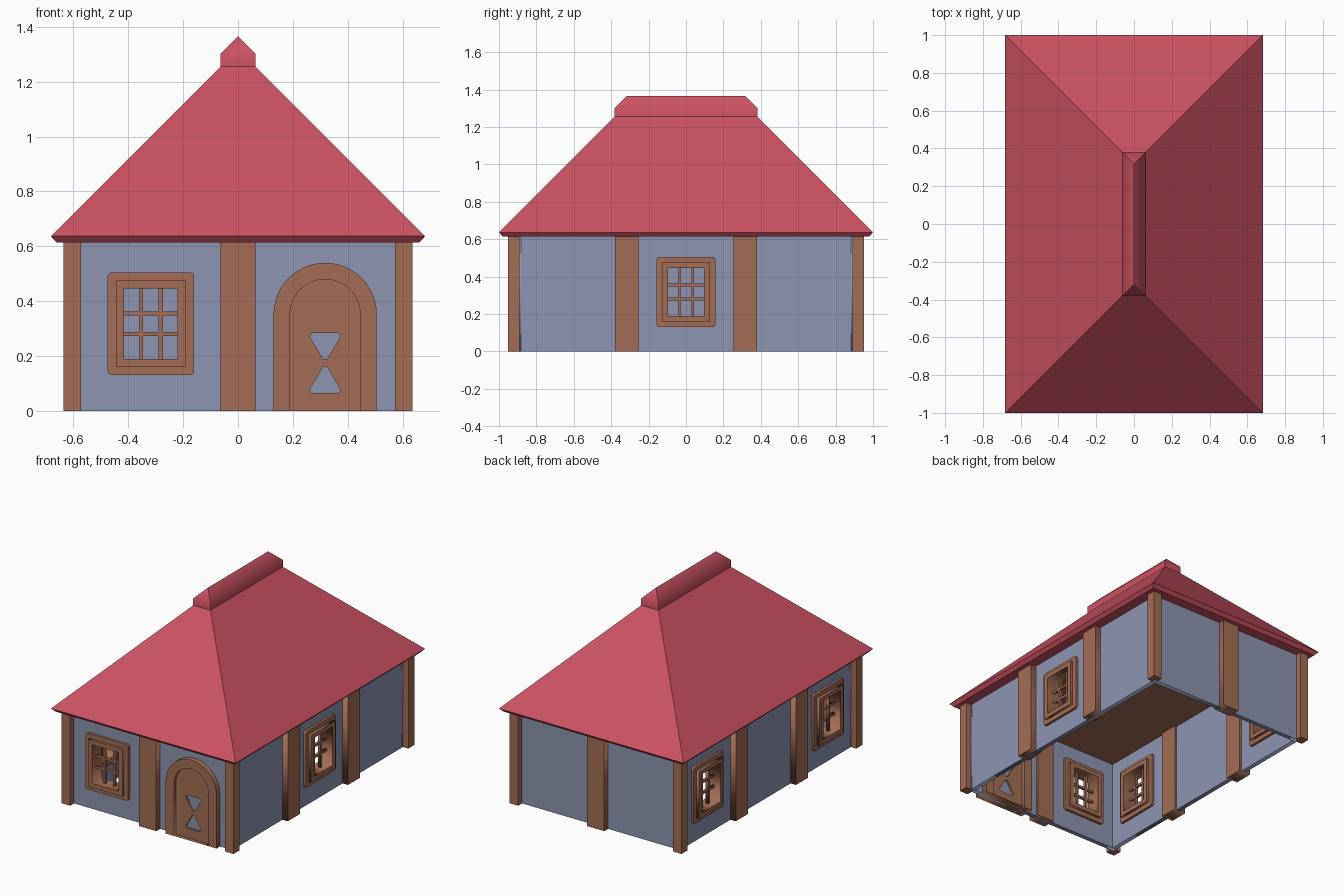
import bpy, bmesh, math
from mathutils import Matrix

cube = bpy.data.objects.get("Cube")
if cube:
    bpy.data.objects.remove(cube, do_unlink=True)


def material(name, rgb):
    m = bpy.data.materials.new(name)
    m.use_nodes = True
    m.diffuse_color = (*rgb, 1)
    m.node_tree.nodes["Principled BSDF"].inputs["Base Color"].default_value = (*rgb, 1)
    return m


RED = material("roof red", (0.60, 0.085, 0.12))
BLUE = material("wall blue", (0.27, 0.30, 0.44))
BROWN = material("timber brown", (0.37, 0.155, 0.09))

HALF_X, HALF_Y = 0.58, 0.898     # wall centre planes
TOP = 0.617                      # wall height
SIDES = {"front": (0, HALF_Y), "right": (90, HALF_X),
         "back": (180, HALF_Y), "left": (-90, HALF_X)}


def add(name, mesh, mat):
    mesh.materials.clear()
    mesh.materials.append(mat)
    obj = bpy.data.objects.new(name, mesh)
    bpy.context.collection.objects.link(obj)
    return obj


def plate(name, side, loops, half_depth, mat, shift=0):
    """Flat panel on one side of the house; later loops are holes."""
    curve = bpy.data.curves.new(name, "CURVE")
    curve.dimensions = "2D"
    curve.fill_mode = "BOTH"
    curve.extrude = half_depth
    for loop in loops:
        s = curve.splines.new("POLY")
        s.points.add(len(loop) - 1)
        for p, (x, z) in zip(s.points, loop):
            p.co = (x, z, 0, 1)
        s.use_cyclic_u = True
    temp = bpy.data.objects.new(name, curve)
    bpy.context.collection.objects.link(temp)
    mesh = bpy.data.meshes.new_from_object(temp.evaluated_get(bpy.context.evaluated_depsgraph_get()))
    bpy.data.objects.remove(temp)
    bpy.data.curves.remove(curve)
    angle, dist = SIDES[side]
    mesh.transform(Matrix.Rotation(math.radians(angle), 4, "Z")
                   @ Matrix.Translation((0, -dist - shift, 0))
                   @ Matrix.Rotation(math.pi / 2, 4, "X"))
    return add(name, mesh, mat)


def rect(cx, cz, w, h, cut=0):
    """Rectangle outline, optionally with small rounded corners."""
    if not cut:
        return [(cx + sx * w / 2, cz + sz * h / 2)
                for sx, sz in ((-1, -1), (1, -1), (1, 1), (-1, 1))]
    pts = []
    for k, (sx, sz) in enumerate(((1, 1), (-1, 1), (-1, -1), (1, -1))):
        for i in range(4):
            a = math.radians(90 * k + 30 * i)
            pts.append((cx + sx * (w / 2 - cut) + cut * math.cos(a),
                        cz + sz * (h / 2 - cut) + cut * math.sin(a)))
    return pts


def arch(cx, r, spring):
    arc = [(cx + r * math.cos(math.pi * i / 24), spring + r * math.sin(math.pi * i / 24))
           for i in range(25)]
    return [(cx - r, 0), (cx + r, 0)] + arc


def loft(name, levels, mat):
    """Stack of rectangles (half x, half y, z); a zero half width makes a ridge."""
    bm = bmesh.new()
    rings = [[bm.verts.new((sx * x, sy * y, z))
              for sx, sy in ((-1, -1), (1, -1), (1, 1), (-1, 1))] for x, y, z in levels]
    bm.faces.new(reversed(rings[0]))
    bm.faces.new(rings[-1])
    for a, b in zip(rings, rings[1:]):
        for i in range(4):
            j = (i + 1) % 4
            bm.faces.new((a[i], a[j], b[j], b[i]))
    bmesh.ops.remove_doubles(bm, verts=bm.verts, dist=1e-5)
    bmesh.ops.recalc_face_normals(bm, faces=bm.faces)
    mesh = bpy.data.meshes.new(name)
    bm.to_mesh(mesh)
    bm.free()
    return add(name, mesh, mat)


# Walls with window openings
WIN_Z = 0.318
DOOR_X = 0.3175
windows = {"front": [-0.3175], "right": [0], "back": [], "left": [-0.635, 0.635]}
for side, centres in windows.items():
    length = 1.19 if side in ("front", "back") else 1.77
    plate(side + "_wall", side,
          [rect(0, TOP / 2, length, TOP)] + [rect(c, WIN_Z, 0.22, 0.28) for c in centres],
          0.015, BLUE)

    # Window surround, raised frame and glazing bars
    for n, c in enumerate(centres):
        label = f"{side}_window_{n + 1}"
        plate(label + "_surround", side,
              [rect(c, WIN_Z, 0.315, 0.375, 0.015), rect(c, WIN_Z, 0.21, 0.27)], 0.032, BROWN)
        plate(label + "_frame", side,
              [rect(c, WIN_Z, 0.255, 0.315), rect(c, WIN_Z, 0.195, 0.257)], 0.05, BROWN)
        for s in (-1, 1):
            plate(label + "_upright_bar", side, [rect(c + s * 0.036, WIN_Z, 0.015, 0.26)],
                  0.01, BROWN)
            plate(label + "_cross_bar", side, [rect(c, WIN_Z + s * 0.037, 0.2, 0.015)],
                  0.008, BROWN)

    # Posts along the wall
    spots = [0] if side in ("front", "back") else [-0.3175, 0.3175]
    for x in spots:
        plate(side + "_post", side, [rect(x, TOP / 2, 0.126, TOP)], 0.0425, BROWN, 0.0125)

# Corner posts
for sx in (-1, 1):
    for sy in (-1, 1):
        post = loft("corner_post", [(0.0315, 0.0315, 0), (0.0315, 0.0315, TOP)], BROWN)
        post.location = (sx * 0.6035, sy * 0.9215, 0)

# Arched door with hourglass cut-outs
plate("door_frame", "front", [arch(DOOR_X, 0.188, 0.352), arch(DOOR_X, 0.128, 0.352)],
      0.05, BROWN)
half = [(0.008, 0.19), (0.056, 0.272), (0.053, 0.281), (0.046, 0.285)]
upper = [(DOOR_X + x, z) for x, z in half] + [(DOOR_X - x, z) for x, z in reversed(half)]
lower = [(x, 0.35 - z) for x, z in reversed(upper)]
plate("door_leaf", "front", [arch(DOOR_X, 0.13, 0.352), upper, lower], 0.026, BROWN)

# Ceiling
loft("ceiling", [(0.575, 0.893, 0.607), (0.575, 0.893, 0.62)], BROWN)

# Hipped roof and ridge cap
loft("roof", [(0.662, 0.98, 0.615), (0.682, 1.0, 0.637), (0.0635, 0.3815, 1.2555)], RED)
cap = loft("ridge_cap", [(0.0635, 0.3815, 1.2555), (0.0635, 0.3815, 1.302),
                         (0, 0.318, 1.3655)], RED)
bpy.ops.object.select_all(action="DESELECT")
cap.select_set(True)
bpy.context.view_layer.objects.active = cap
bpy.ops.object.shade_smooth_by_angle(angle=math.radians(50))
